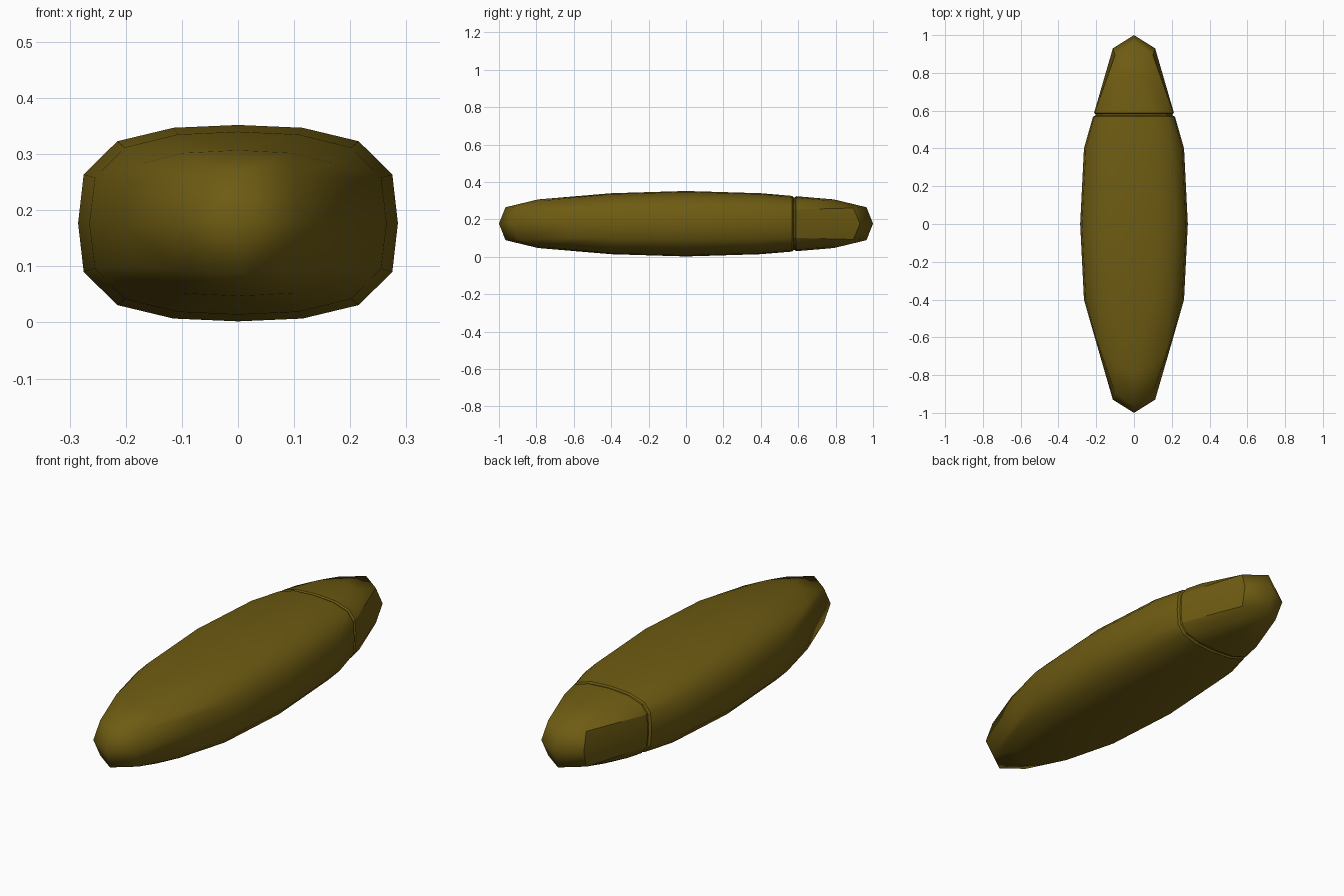
import bpy, bmesh
from mathutils import Vector

if "Cube" in bpy.data.objects:
    bpy.data.objects.remove(bpy.data.objects["Cube"])

ZC, CUT = 0.177, 0.578
# One eighth of the shell: three five-point sections, then the end cap points
SECTIONS = [
    [(.285, 0, 0), (.275, 0, .087), (.215, 0, .146), (.115, 0, .170), (0, 0, .175)],
    [(.265, .40, 0), (.255, .40, .081), (.202, .39, .135), (.108, .40, .158), (0, .40, .163)],
    [(.205, .61, 0), (.197, .62, .077), (.165, .68, .108), (.097, .75, .125), (0, .79, .130)],
]
SIDE, CORNER, TOP, POLE = (.112, .93, 0), (.10, .895, .084), (0, .965, .088), (0, 1, 0)

mat = bpy.data.materials.new("olive")
mat.diffuse_color = (.155, .105, .006, 1)
mat.use_nodes = True
mat.node_tree.nodes["Principled BSDF"].inputs["Base Color"].default_value = mat.diffuse_color


def shell():
    faces = []
    for a, b in zip(SECTIONS, SECTIONS[1:]):
        faces += [(a[k], a[k + 1], b[k + 1], b[k]) for k in range(4)]
    e = SECTIONS[-1]
    faces += [(e[0], e[1], CORNER, SIDE), (e[1], e[2], e[3], CORNER),
              (e[3], e[4], TOP, CORNER), (SIDE, CORNER, TOP, POLE)]
    bm = bmesh.new()
    # Mirror the eighth into all octants
    for sx in (1, -1):
        for sy in (1, -1):
            for sz in (1, -1):
                for f in faces:
                    bm.faces.new([bm.verts.new((x * sx, y * sy, z * sz)) for x, y, z in f])
    bmesh.ops.remove_doubles(bm, verts=bm.verts, dist=1e-4)
    bmesh.ops.recalc_face_normals(bm, faces=bm.faces)
    return bm


def cut(bm, y, **kw):
    geom = bm.verts[:] + bm.edges[:] + bm.faces[:]
    bmesh.ops.bisect_plane(bm, geom=geom, plane_co=(0, y, 0), plane_no=(0, 1, 0), **kw)


def is_panel(f):
    c = f.calc_center_median()
    return c.y > CUT and abs(c.x) > .1 and max(abs(v.co.z) for v in f.verts) < .09


def make_part(name, side):
    bm = shell()
    # Seam groove: extra loops beside the cut, pulled inwards at the cut
    cut(bm, CUT + side * .010)
    cut(bm, CUT + side * .004)
    cut(bm, CUT, clear_outer=side < 0, clear_inner=side > 0)
    for v in bm.verts:
        if abs(v.co.y - CUT) < .006:
            v.co.x *= .955
            v.co.z *= .955
    rim = [e for e in bm.edges if e.is_boundary]
    bmesh.ops.contextual_create(bm, geom=rim)
    bmesh.ops.recalc_face_normals(bm, faces=bm.faces)
    # Smooth everywhere except the seam and the flat side panels
    for f in bm.faces:
        f.smooth = True
    for e in bm.edges:
        if len(e.link_faces) == 2:
            on_seam = all(abs(v.co.y - CUT) < .012 for v in e.verts)
            edge_of_panel = is_panel(e.link_faces[0]) != is_panel(e.link_faces[1])
            e.smooth = not (on_seam or edge_of_panel)
    bmesh.ops.translate(bm, verts=bm.verts, vec=Vector((0, 0, ZC)))
    me = bpy.data.meshes.new(name)
    bm.to_mesh(me)
    bm.free()
    me.materials.append(mat)
    bpy.context.collection.objects.link(bpy.data.objects.new(name, me))


make_part("main_body", -1)
make_part("end_tip", 1)
